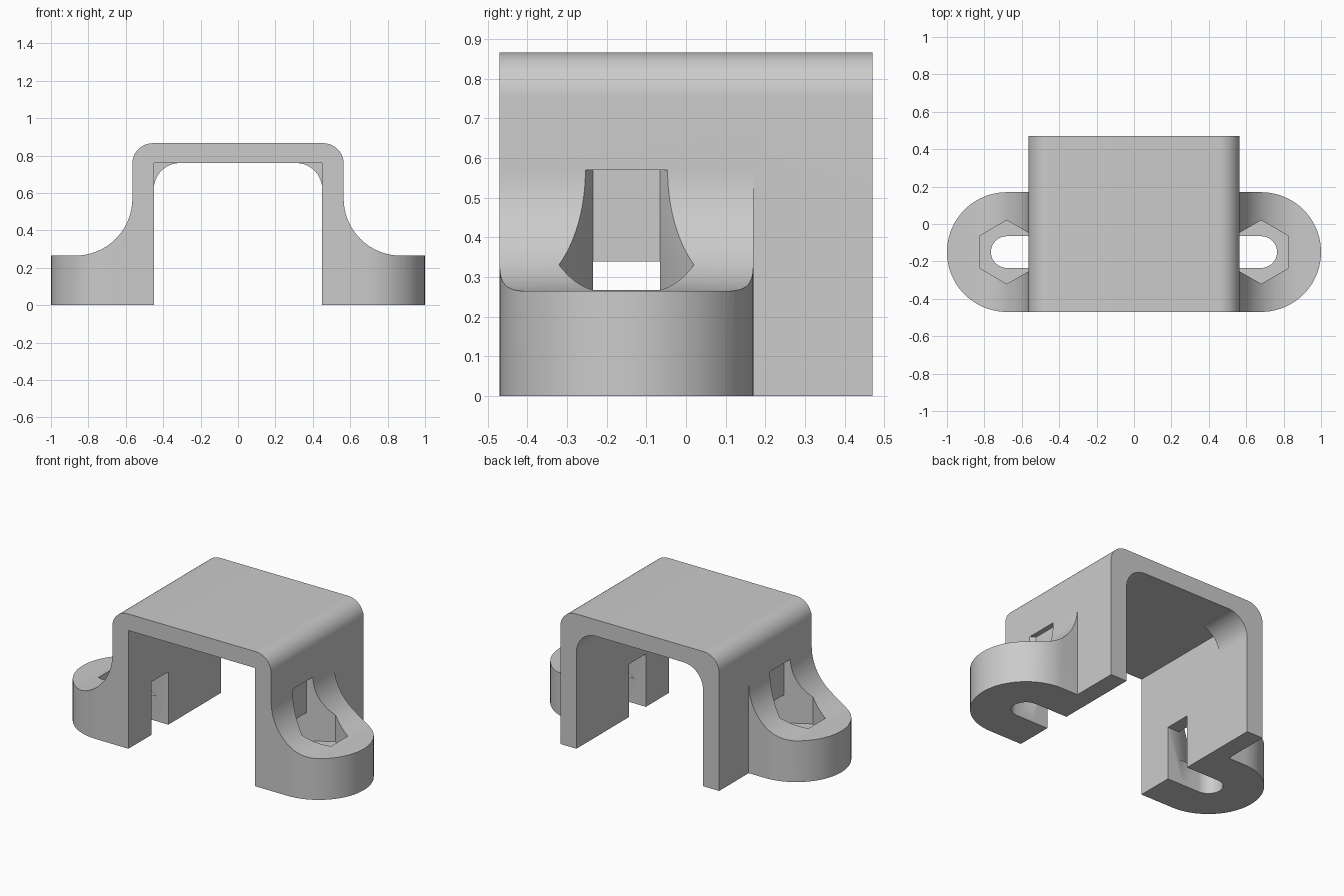
import bpy, bmesh
from math import radians, sin, cos, pi

if "Cube" in bpy.data.objects:
    bpy.data.objects.remove(bpy.data.objects["Cube"], do_unlink=True)

plastic = bpy.data.materials.new("grey plastic")
plastic.use_nodes = True
plastic.diffuse_color = (0.6, 0.6, 0.6, 1)
plastic.node_tree.nodes["Principled BSDF"].inputs["Base Color"].default_value = (0.6, 0.6, 0.6, 1)

EAR_X, EAR_Y = 0.68, -0.15      # bolt centre
FRONT, BACK = -0.47, 0.47


def arc(cx, cy, r, start, end, n=16):
    angles = [radians(start + (end - start) * i / n) for i in range(n + 1)]
    return [(cx + r * cos(a), cy + r * sin(a)) for a in angles]


def prism(name, outline, lo, hi, axis, side=1):
    """Extrude an outline: xz outline along y, or xy outline along z."""
    place = (lambda p, t: (side * p[0], t, p[1])) if axis == "y" else (lambda p, t: (side * p[0], p[1], t))
    bm = bmesh.new()
    base = bm.faces.new([bm.verts.new(place(p, lo)) for p in outline])
    top = bmesh.ops.extrude_face_region(bm, geom=[base])["geom"]
    shift = [b - a for a, b in zip(place((0, 0), lo), place((0, 0), hi))]
    bmesh.ops.translate(bm, vec=shift, verts=[v for v in top if isinstance(v, bmesh.types.BMVert)])
    bmesh.ops.recalc_face_normals(bm, faces=bm.faces)
    mesh = bpy.data.meshes.new(name)
    bm.to_mesh(mesh)
    bm.free()
    mesh.materials.append(plastic)
    obj = bpy.data.objects.new(name, mesh)
    bpy.context.collection.objects.link(obj)
    return obj


def combine(target, tool, operation):
    """Apply a boolean and remove the tool."""
    mod = target.modifiers.new(operation.lower(), "BOOLEAN")
    mod.operation, mod.object, mod.solver = operation, tool, "EXACT"
    bpy.context.view_layer.objects.active = target
    bpy.ops.object.modifier_apply(modifier=mod.name)
    bpy.data.objects.remove(tool, do_unlink=True)


# Outer block with rounded top edges
w, h, r = 0.565, 0.866, 0.11
shell = [(-w, 0), (w, 0)] + arc(w - r, h - r, r, 0, 90) + arc(-w + r, h - r, r, 90, 180)
bracket = prism("bracket", shell, FRONT, BACK, "y")

# Side ears: concave sweep down from the wall, rounded in plan
for side in (1, -1):
    sweep = [(0.5, 0), (1.1, 0), (1.1, 0.265)] + arc(0.87, 0.57, 0.305, 270, 180, 24) + [(0.5, 0.57)]
    ear = prism("ear", sweep, -0.6, 0.3, "y", side)
    plan = [(0.3, EAR_Y - 0.32)] + arc(EAR_X, EAR_Y, 0.32, -90, 90, 40) + [(0.3, EAR_Y + 0.32)]
    combine(ear, prism("ear_plan", plan, -0.1, 0.7, "z", side), "INTERSECT")
    combine(bracket, ear, "UNION")

# Channel: rounded corners at the back, square corners at the front
w, h, r = 0.45, 0.76, 0.14
rounded = [(-w, -0.1), (w, -0.1)] + arc(w - r, h - r, r, 0, 90) + arc(-w + r, h - r, r, 90, 180)
combine(bracket, prism("channel", rounded, -0.6, 0.6, "y"), "DIFFERENCE")
square = [(-w, -0.1), (w, -0.1), (w, h), (-w, h)]
combine(bracket, prism("front_channel", square, -0.6, 0.22, "y"), "DIFFERENCE")

# Bolt slots open to the channel, and hexagonal nut pockets
for side in (1, -1):
    slot = [(0.3, EAR_Y - 0.085)] + arc(EAR_X, EAR_Y, 0.085, -90, 90) + [(0.3, EAR_Y + 0.085)]
    combine(bracket, prism("slot", slot, -0.1, 0.34, "z", side), "DIFFERENCE")
    pocket = arc(EAR_X, EAR_Y, 0.17, 30, 330, 5)
    combine(bracket, prism("nut_pocket", pocket, 0.16, 0.57, "z", side), "DIFFERENCE")

# Smooth curves, crisp edges
bpy.ops.object.select_all(action="DESELECT")
bracket.select_set(True)
bpy.context.view_layer.objects.active = bracket
bpy.ops.object.shade_smooth_by_angle(angle=radians(30))
